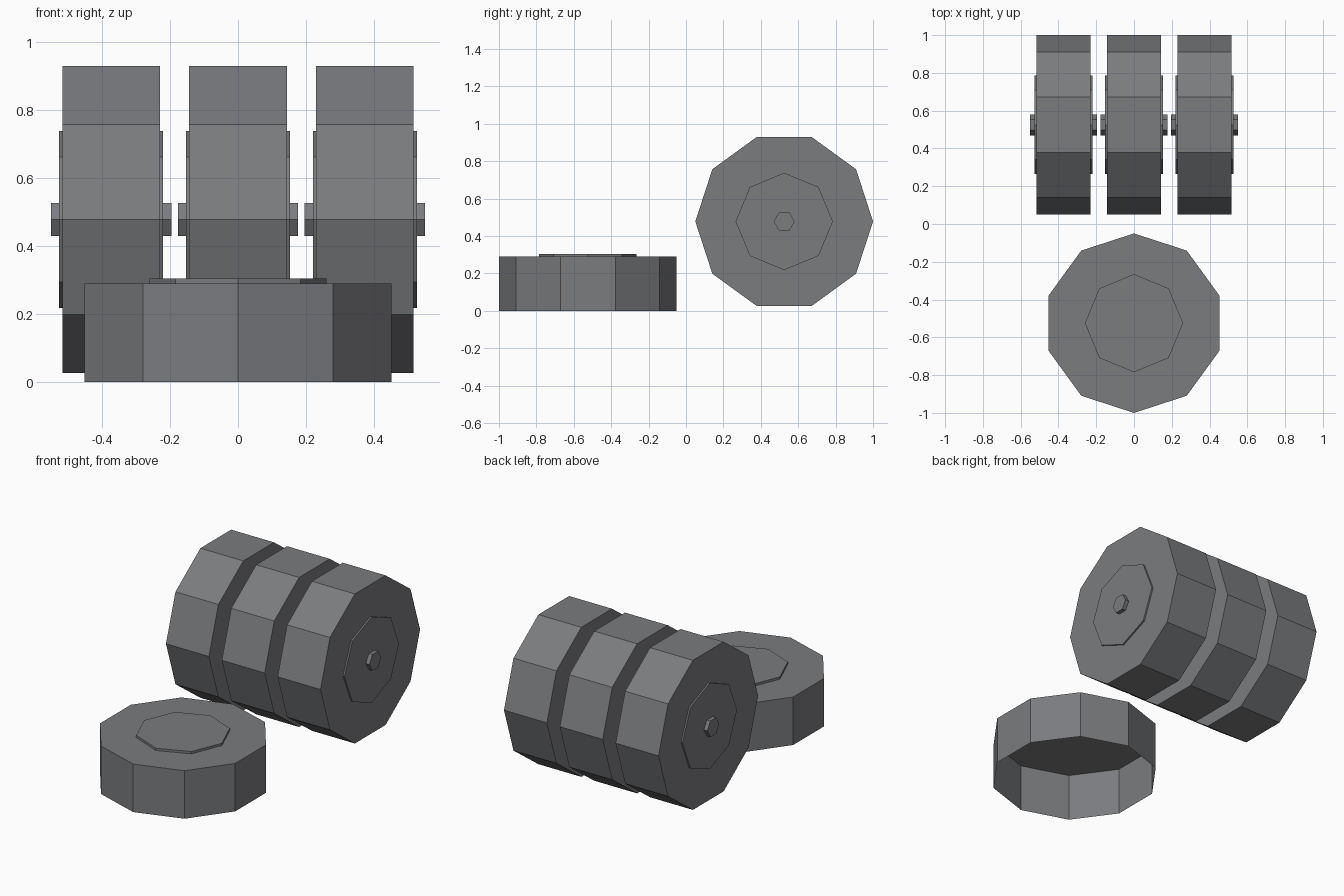
import bpy, bmesh
from math import cos, sin, tau

if "Cube" in bpy.data.objects:
    bpy.data.objects.remove(bpy.data.objects["Cube"])

# dark grey rubber
rubber = bpy.data.materials.new("dark_rubber")
rubber.diffuse_color = (0.195, 0.2, 0.21, 1)
rubber.use_nodes = True
rubber.node_tree.nodes["Principled BSDF"].inputs["Base Color"].default_value = rubber.diffuse_color


def prism(name, sides, r, lo, hi, centre, axis, bottom=True):
    """Low-poly disc with a corner on the y axis, running lo..hi along axis."""
    def ring(h):
        pts = []
        for i in range(sides):
            u, v = r * cos(tau * i / sides), r * sin(tau * i / sides)
            p = (h, u, v) if axis == 'x' else (v, u, h)
            pts.append(bm.verts.new([a + b for a, b in zip(p, centre)]))
        return pts

    bm = bmesh.new()
    a, b = ring(lo), ring(hi)
    for i in range(sides):
        j = (i + 1) % sides
        bm.faces.new((a[i], a[j], b[j], b[i]))
    bm.faces.new(b)
    if bottom:
        bm.faces.new(a[::-1])
    bmesh.ops.recalc_face_normals(bm, faces=bm.faces)
    # make sure the open shell faces outwards
    bm.faces.ensure_lookup_table()
    f = bm.faces[sides]
    if f.normal[0 if axis == 'x' else 2] < 0:
        bmesh.ops.reverse_faces(bm, faces=bm.faces)
    mesh = bpy.data.meshes.new(name)
    bm.to_mesh(mesh)
    bm.free()
    mesh.materials.append(rubber)
    ob = bpy.data.objects.new(name, mesh)
    bpy.context.collection.objects.link(ob)
    return ob


# three upright wheels in a row: tyre, hub plate and axle stub
for side, x in (("left", -0.373), ("middle", 0), ("right", 0.373)):
    c = (x, 0.525, 0.478)
    prism(side + "_tyre", 10, 0.475, -0.1435, 0.1435, c, 'x')
    prism(side + "_hub", 8, 0.26, -0.153, 0.153, c, 'x')
    prism(side + "_axle", 6, 0.056, -0.177, 0.177, c, 'x')

# loose wheel cover lying flat, hollow underneath, with a raised cap
c = (0, -0.525, 0)
prism("flat_cover", 10, 0.475, 0, 0.29, c, 'z', bottom=False)
prism("flat_cover_cap", 8, 0.26, 0.29, 0.304, c, 'z', bottom=False)
